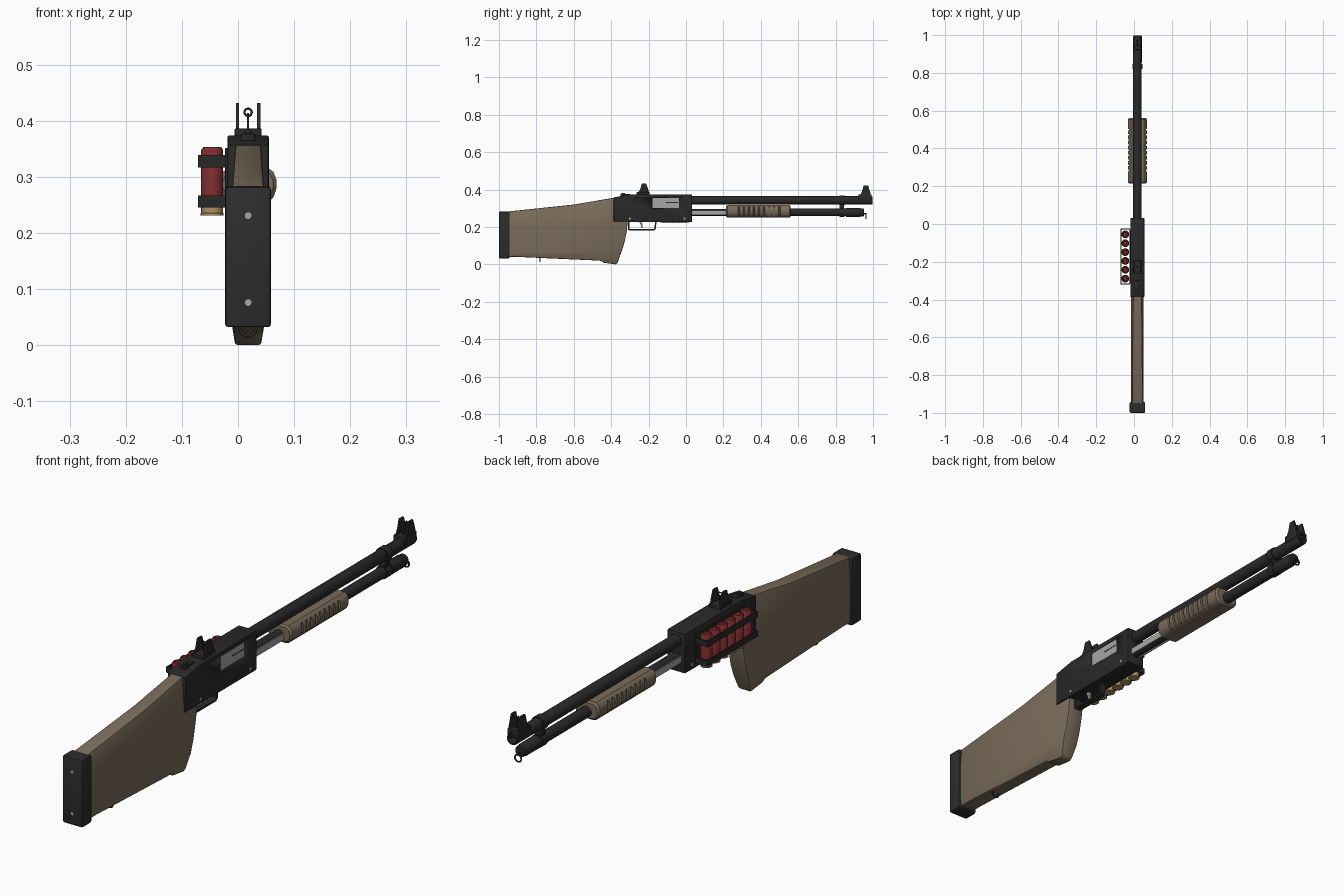
import bpy, bmesh, math
from mathutils import Vector

if "Cube" in bpy.data.objects:
    bpy.data.objects.remove(bpy.data.objects["Cube"])

CX = 0.018  # centre line of the gun


def mat(name, r, g, b):
    m = bpy.data.materials.new(name)
    m.diffuse_color = (r, g, b, 1)
    m.use_nodes = True
    m.node_tree.nodes["Principled BSDF"].inputs["Base Color"].default_value = m.diffuse_color
    return m


BLACK = mat("black_metal", 0.022, 0.022, 0.023)
RUBBER = mat("rubber", 0.026, 0.026, 0.026)
WOOD = mat("tan_wood", 0.195, 0.15, 0.103)
STEEL = mat("steel", 0.38, 0.38, 0.38)
RED = mat("red_plastic", 0.21, 0.025, 0.027)
BRASS = mat("brass", 0.42, 0.29, 0.12)


def finish(name, bm, material):
    bmesh.ops.recalc_face_normals(bm, faces=bm.faces[:])
    me = bpy.data.meshes.new(name)
    bm.to_mesh(me)
    bm.free()
    me.materials.append(material)
    ob = bpy.data.objects.new(name, me)
    bpy.context.collection.objects.link(ob)
    bpy.context.view_layer.objects.active = ob
    bpy.ops.object.select_all(action='DESELECT')
    ob.select_set(True)
    bpy.ops.object.shade_smooth_by_angle(angle=math.radians(35))
    return ob


def loft(name, sections, material, bevel=0, seg=2, cuts=(), half_width=None):
    """Skin closed sections; optional z cuts with a width that depends on height."""
    bm = bmesh.new()
    rings = [[bm.verts.new(p) for p in s] for s in sections]
    n = len(rings[0])
    for a, b in zip(rings, rings[1:]):
        for i in range(n):
            bm.faces.new((a[i], a[(i + 1) % n], b[(i + 1) % n], b[i]))
    bm.faces.new(rings[0])
    bm.faces.new(rings[-1])
    for z in cuts:
        bmesh.ops.bisect_plane(bm, geom=bm.verts[:] + bm.edges[:] + bm.faces[:],
                               plane_co=(0, 0, z), plane_no=(0, 0, 1))
    if half_width:
        for v in bm.verts:
            v.co.x = CX + math.copysign(half_width(v.co.z), v.co.x - CX)
    bmesh.ops.recalc_face_normals(bm, faces=bm.faces[:])
    if bevel:
        sharp = [e for e in bm.edges if e.calc_face_angle(0) > 0.5]
        bmesh.ops.bevel(bm, geom=sharp, offset=bevel, segments=seg, profile=0.5,
                        affect='EDGES', clamp_overlap=True)
    return finish(name, bm, material)


def prism(name, yz, x0, x1, material, **kw):
    return loft(name, [[(x, y, z) for y, z in yz] for x in (x0, x1)], material, **kw)


def box(name, x0, x1, y0, y1, z0, z1, material, bevel=0, seg=2):
    return prism(name, [(y0, z0), (y1, z0), (y1, z1), (y0, z1)], x0, x1, material,
                 bevel=bevel, seg=seg)


def lathe(name, profile, centre, axis, material, n=24):
    """Turn (radius, distance) pairs around an axis through centre."""
    q = Vector((0, 0, 1)).rotation_difference(Vector(axis))
    c = Vector(centre)
    secs = [[c + q @ Vector((r * math.cos(t), r * math.sin(t), h))
             for t in (2 * math.pi * i / n for i in range(n))] for r, h in profile]
    return loft(name, secs, material)


def ring(name, centre, R, r, rot, material=BLACK):
    bpy.ops.mesh.primitive_torus_add(location=centre, rotation=rot, major_radius=R,
                                     minor_radius=r, major_segments=24, minor_segments=8)
    ob = bpy.context.object
    ob.name = name
    ob.data.materials.append(material)
    bpy.ops.object.shade_smooth()


# Stock, narrower towards its top and bottom
def stock_width(z):
    if z > 0.22:
        return 0.033 - (z - 0.22) * 0.075
    return 0.033 if z >= 0.06 else 0.033 - (0.06 - z) * 0.17


prism("stock", [(-0.95, 0.283), (-0.6, 0.32), (-0.375, 0.358), (-0.33, 0.32), (-0.312, 0.235),
                (-0.316, 0.18), (-0.332, 0.105), (-0.366, 0.008), (-0.376, 0.0),
                (-0.44, 0.009), (-0.458, 0.02), (-0.9, 0.04), (-0.95, 0.04)],
      CX - 0.033, CX + 0.033, WOOD, bevel=0.004, cuts=(0.06, 0.22), half_width=stock_width)
box("butt_pad", CX - 0.041, CX + 0.041, -1.0, -0.943, 0.032, 0.283, RUBBER, 0.006)
for z in (0.076, 0.231):
    lathe("butt_screw", [(0.006, -0.01), (0.006, 0.001)], (CX, -1.0, z), (0, -1, 0), STEEL, 16)
ring("stock_sling_ring", (CX, -0.78, 0.03), 0.014, 0.003, (math.pi / 2, 0, 0))

# Receiver with a pocket for the ejection port
receiver = prism("receiver", [(-0.387, 0.226), (0.032, 0.226), (0.032, 0.374), (-0.3, 0.374),
                              (-0.387, 0.358)], CX - 0.037, CX + 0.037, BLACK, bevel=0.004)
cutter = box("port_cutter", 0.047, 0.08, -0.182, -0.035, 0.3, 0.358, BLACK)
cutter.hide_render = True
cutter.hide_set(True)
cut = receiver.modifiers.new("port", 'BOOLEAN')
cut.operation = 'DIFFERENCE'
cut.solver = 'EXACT'
cut.object = cutter
box("bolt", 0.04, 0.0525, -0.18, -0.037, 0.302, 0.356, STEEL)
box("bolt_slot", 0.05, 0.0532, -0.11, -0.042, 0.329, 0.333, BLACK)
for y in (-0.3, -0.008):
    lathe("receiver_pin", [(0.006, -0.0375), (0.006, 0.0385)], (CX, y, 0.245), (1, 0, 0), STEEL, 16)
box("loading_gate", CX - 0.02, CX + 0.02, -0.135, 0.015, 0.223, 0.23, RUBBER, 0.001)
for i in range(8):
    box("gate_rib", CX - 0.015, CX + 0.015, -0.12 + i * 0.016, -0.114 + i * 0.016,
        0.221, 0.225, RUBBER)
box("safety_base", CX - 0.012, CX + 0.012, -0.35, -0.3, 0.36, 0.377, BLACK, 0.002)
box("safety_button", CX - 0.006, CX + 0.006, -0.345, -0.325, 0.37, 0.383, BLACK, 0.002)

# Trigger guard and trigger
guard = [(-0.31, 0.23), (-0.31, 0.186), (-0.302, 0.181), (-0.172, 0.181), (-0.162, 0.188),
         (-0.157, 0.23)]
inner = [(-0.165, 0.23), (-0.169, 0.192), (-0.176, 0.188), (-0.298, 0.188), (-0.303, 0.192),
         (-0.303, 0.23)]
prism("trigger_guard", guard + inner, CX - 0.012, CX + 0.012, BLACK)
prism("trigger", [(-0.252, 0.23), (-0.242, 0.212), (-0.24, 0.197), (-0.233, 0.193),
                  (-0.233, 0.212), (-0.236, 0.23)], CX - 0.005, CX + 0.005, STEEL)

# Barrel with hollow muzzle, magazine tube with cap
lathe("barrel", [(0.0225, 0.02), (0.0225, 0.992), (0.0205, 0.998), (0.016, 0.998), (0.016, 0.92)],
      (CX, 0, 0.342), (0, 1, 0), BLACK, 32)
lathe("magazine_tube", [(0.0185, 0.02), (0.0185, 0.5), (0.0205, 0.5), (0.0205, 0.855)],
      (CX, 0, 0.278), (0, 1, 0), BLACK, 32)
lathe("magazine_cap", [(0.0235, 0.855), (0.0235, 0.93), (0.021, 0.935), (0.021, 0.948),
                       (0.017, 0.953)], (CX, 0, 0.278), (0, 1, 0), BLACK, 24)
ring("front_sling_ring", (CX, 0.962, 0.258), 0.013, 0.003, (math.pi / 2, 0, 0))
box("front_sling_stud", CX - 0.004, CX + 0.004, 0.945, 0.965, 0.268, 0.276, BLACK)
for x in (CX - 0.0195, CX + 0.0195):
    box("action_bar", x - 0.002, x + 0.002, 0.025, 0.24, 0.264, 0.288, STEEL)

# Clamp joining barrel and tube
for z, r in ((0.342, 0.027), (0.278, 0.0245)):
    lathe("clamp_ring", [(r, 0.82), (r, 0.848)], (CX, 0, z), (0, 1, 0), BLACK, 24)
box("clamp_web", CX - 0.014, CX + 0.014, 0.822, 0.846, 0.285, 0.335, BLACK)
lathe("clamp_screw", [(0.005, -0.018), (0.005, 0.018)], (CX, 0.834, 0.31), (1, 0, 0), BLACK, 12)

# Fore-end with finger grooves
half = [(0.034, 0.317), (0.045, 0.309), (0.0505, 0.295), (0.0505, 0.28), (0.046, 0.265),
        (0.036, 0.254), (0.022, 0.25)]
outline = half + [(-x, z) for x, z in reversed(half)]


def grip_section(y, shrink=0.0, all_round=False):
    return [(CX + x - math.copysign(shrink, x) * (all_round or 0.255 < z < 0.3), y,
             z + (shrink * (0.285 - z) / 0.035 if all_round else 0)) for x, z in outline]


sections = [grip_section(0.215, 0.006, True), grip_section(0.222)]
for i in range(9):
    y = 0.278 + i * 0.027
    sections += [grip_section(y), grip_section(y + 0.002, 0.006),
                 grip_section(y + 0.008, 0.006), grip_section(y + 0.01)]
sections += [grip_section(0.553), grip_section(0.56, 0.006, True)]
loft("fore_end", sections, WOOD)


# Sights: base, two wings, and a post between them
def sight(name, y, z0, z1, base):
    box(name + "_base", CX - 0.024, CX + 0.024, y - 0.036, y + 0.034, base, z0, BLACK, 0.002)
    for s in (-1, 1):
        x = CX + s * 0.019
        prism(name + "_wing", [(y - 0.028, z0 - 0.003), (y + 0.03, z0 - 0.003), (y + 0.027, z0 + 0.012),
                               (y + 0.015, z1), (y - 0.008, z1), (y - 0.017, z0 + 0.016)],
              x - 0.003, x + 0.003, BLACK)


sight("rear_sight", -0.228, 0.386, 0.432, 0.37)
box("rear_sight_post", CX - 0.002, CX + 0.002, -0.23, -0.222, 0.38, 0.409, BLACK)
ring("rear_sight_aperture", (CX, -0.226, 0.415), 0.0065, 0.002, (math.pi / 2, 0, 0))
sight("front_sight", 0.958, 0.373, 0.423, 0.345)
prism("front_sight_blade", [(0.94, 0.37), (0.975, 0.37), (0.968, 0.414), (0.958, 0.414)],
      CX - 0.002, CX + 0.002, BLACK)

# Side shell carrier: back plate, two open bands, six shells
box("carrier_plate", -0.0235, -0.018, -0.315, -0.03, 0.24, 0.351, BLACK, 0.001, 1)
for z0, z1 in ((0.245, 0.267), (0.317, 0.339)):
    box("carrier_band_side", -0.0715, -0.0665, -0.32, -0.024, z0, z1, BLACK)
    for y in (-0.32, -0.029):
        box("carrier_band_end", -0.067, -0.022, y, y + 0.005, z0, z1, BLACK)
for i in range(6):
    c = (-0.046, -0.055 - i * 0.0468, 0)
    lathe("shell_case", [(0.0195, 0.247), (0.0195, 0.348), (0.016, 0.353), (0.012, 0.353),
                         (0.01, 0.35)], c, (0, 0, 1), RED, 20)
    lathe("shell_base", [(0.0205, 0.231), (0.0205, 0.235), (0.0195, 0.236), (0.0198, 0.249)],
          c, (0, 0, 1), BRASS, 20)
